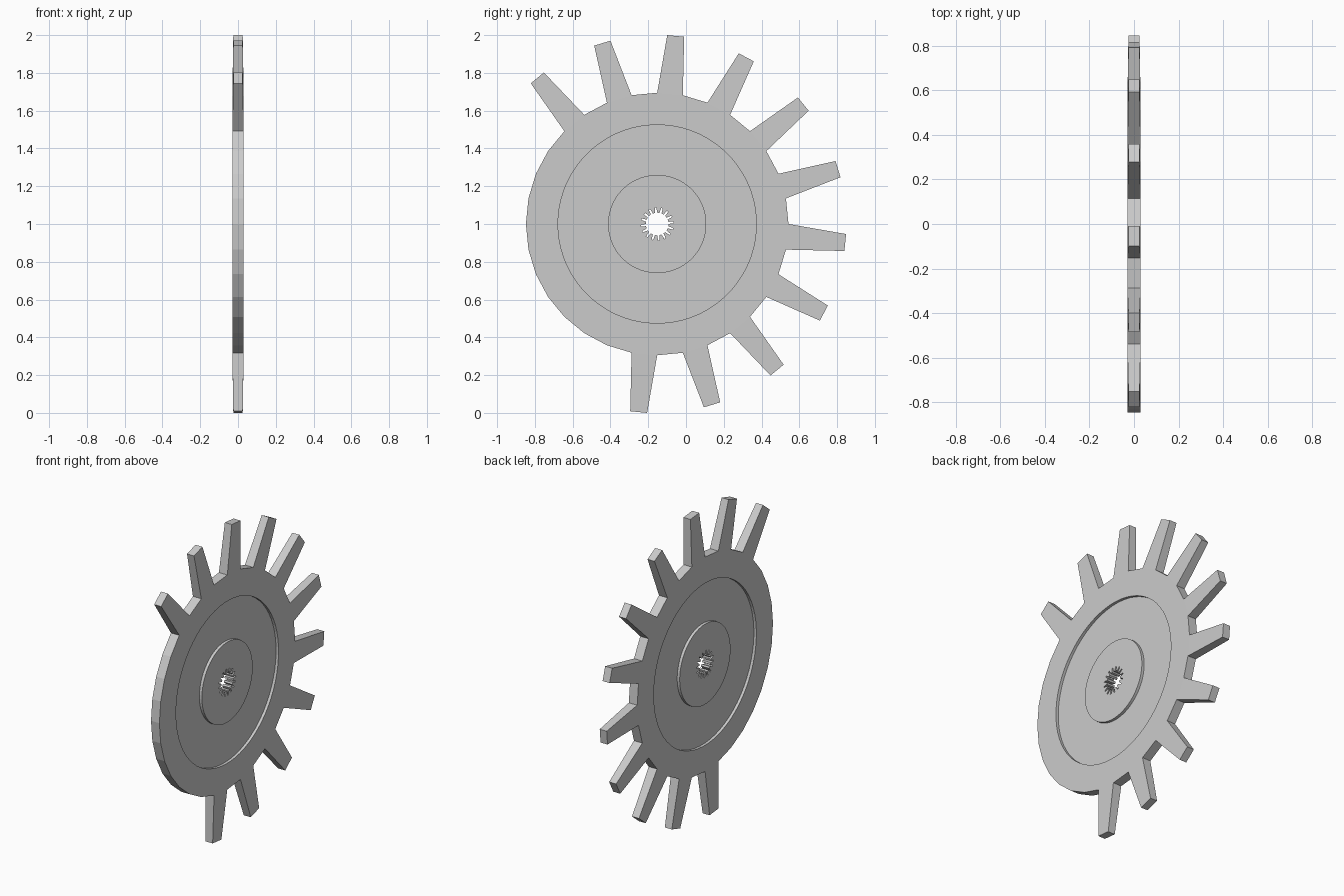
import bpy, bmesh
from math import radians, cos, sin
from mathutils import Vector

if "Cube" in bpy.data.objects:
    bpy.data.objects.remove(bpy.data.objects["Cube"])

CY, CZ = -0.1525, 1.0        # wheel centre
N = 64                       # points per loop (the rim shows as a 32-gon)
STEP = 360 / N
R_RIM, R_TIP = 0.695, 1.0014
HALF, FLOOR, TIP_HALF = 0.03, 0.012, 0.025


def polar(r, deg, x):
    a = radians(deg)
    return Vector((x, CY + r * cos(a), CZ + r * sin(a)))


def rim(j):
    # odd points lie in the middle of the flat 32-gon sides
    return (R_RIM * (cos(radians(STEP)) if j % 2 else 1), j * STEP)


def circle(r):
    return lambda j: (r, (j - 0.5) * STEP)


def spline(j):
    # 16 tapered slots around the shaft hole
    r, a = [(0.06, 0), (0.087, 2.9), (0.087, 8.35), (0.06, 11.25)][j % 4]
    return r, (j // 4) * 22.5 + a


bm = bmesh.new()

# closed cross-section: rim, recessed web, hub, splined hole, then the mirrored side
half = [(rim, HALF), (circle(0.525), HALF), (circle(0.525), FLOOR),
        (circle(0.26), FLOOR), (circle(0.26), HALF), (spline, HALF)]
section = half + [(f, -x) for f, x in reversed(half)]
loops = [[bm.verts.new(polar(*f(j), x)) for j in range(N)] for f, x in section]
rim_faces = {}
for i, loop in enumerate(loops):
    nxt = loops[(i + 1) % len(loops)]
    for j in range(N):
        k = (j + 1) % N
        face = bm.faces.new((loop[j], loop[k], nxt[k], nxt[j]))
        if i == len(loops) - 1:
            rim_faces[j] = face

# eleven tapered teeth pulled out of alternate rim sides
for t in range(11):
    start = -101.25 + 22.5 * t
    mid = start + 5.625
    j0 = round(start / STEP) % N
    faces = [rim_faces[j0], rim_faces[(j0 + 1) % N]]
    ext = bmesh.ops.extrude_face_region(bm, geom=faces)
    radial = polar(1, mid, 0) - Vector((0, CY, CZ))
    tangent = Vector((0, -radial.z, radial.y))
    tip_r = R_TIP * cos(radians(2.57))
    for v in [g for g in ext["geom"] if isinstance(g, bmesh.types.BMVert)]:
        side = (v.co - Vector((0, CY, CZ))).dot(tangent)
        side *= 0.045 / (R_RIM * sin(radians(STEP)))
        x = TIP_HALF if v.co.x > 0 else -TIP_HALF
        v.co = Vector((x, CY, CZ)) + radial * tip_r + tangent * side
    bmesh.ops.delete(bm, geom=[f for f in faces if f.is_valid], context='FACES')

bmesh.ops.recalc_face_normals(bm, faces=bm.faces)
mesh = bpy.data.meshes.new("sector_gear")
bm.to_mesh(mesh)
bm.free()
gear = bpy.data.objects.new("sector_gear", mesh)
bpy.context.collection.objects.link(gear)
